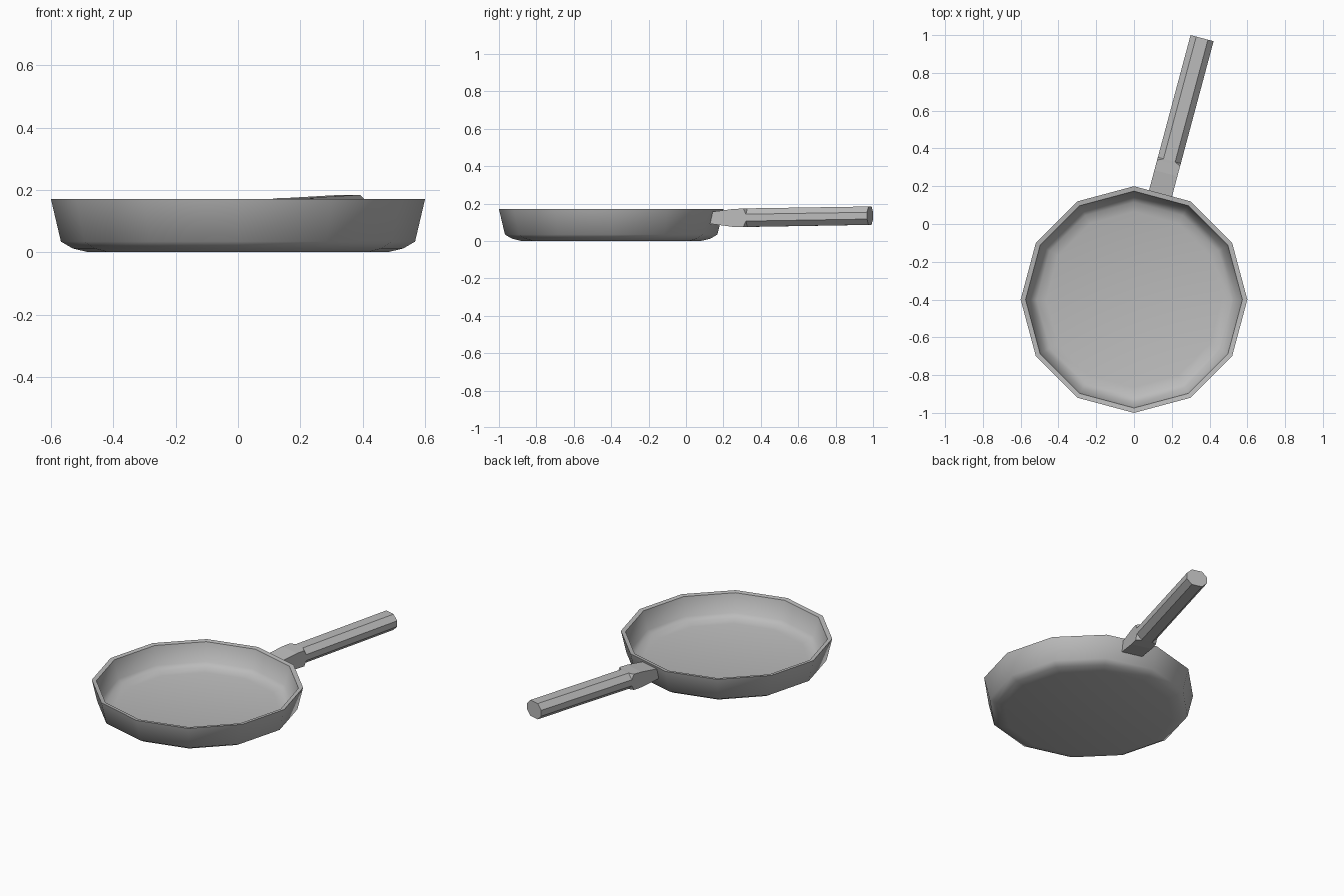
import bpy, bmesh, math
from mathutils import Matrix

cube = bpy.data.objects.get("Cube")
if cube:
    bpy.data.objects.remove(cube)

# One grey metal for everything
metal = bpy.data.materials.new("grey_metal")
metal.use_nodes = True
metal.diffuse_color = (0.5, 0.5, 0.5, 1)
metal.node_tree.nodes["Principled BSDF"].inputs["Base Color"].default_value = (0.5, 0.5, 0.5, 1)

PAN_Y = -0.4


def loft(name, rings, matrix, cap_start, cap_end):
    """Skin a list of equal-length point rings into an object."""
    bm = bmesh.new()
    loops = [[bm.verts.new(p) for p in ring] for ring in rings]
    n = len(loops[0])
    for a, b in zip(loops, loops[1:]):
        for i in range(n):
            j = (i + 1) % n
            bm.faces.new((a[i], a[j], b[j], b[i]))
    if cap_start:
        bm.faces.new(loops[0][::-1])
    if cap_end:
        bm.faces.new(loops[-1])
    bmesh.ops.remove_doubles(bm, verts=bm.verts, dist=0.0005)
    bmesh.ops.recalc_face_normals(bm, faces=bm.faces)
    mesh = bpy.data.meshes.new(name)
    bm.to_mesh(mesh)
    bm.free()
    mesh.materials.append(metal)
    obj = bpy.data.objects.new(name, mesh)
    obj.matrix_world = matrix
    bpy.context.collection.objects.link(obj)
    return obj


def circle(r, z, sides=12):
    step = math.tau / sides
    return [(r * math.cos(i * step), r * math.sin(i * step), z) for i in range(sides)]


def section(d, half_w, z0, z1, c):
    """Chamfered rectangle across the handle at distance d."""
    w = half_w
    return [(x, d, z) for x, z in (
        (-w + c, z0), (w - c, z0), (w, z0 + c), (w, z1 - c),
        (w - c, z1), (-w + c, z1), (-w, z1 - c), (-w, z0 + c))]


# Pan body: outside from the base up, over the rim, down to the floor
profile = [(0.48, 0.0), (0.53, 0.012), (0.568, 0.034), (0.6, 0.17),
           (0.574, 0.166), (0.545, 0.055), (0.515, 0.035), (0.465, 0.024)]
pan = loft("pan_body", [circle(r, z) for r, z in profile],
           Matrix.Translation((0, PAN_Y, 0)), True, True)

# Handle: square neck that steps into a long eight-sided grip
sections = [(0.56, 0.063, 0.092, 0.154, 0),
            (0.69, 0.063, 0.075, 0.171, 0),
            (0.745, 0.063, 0.075, 0.173, 0),
            (0.76, 0.063, 0.075, 0.174, 0.031),
            (1.43, 0.063, 0.086, 0.184, 0.031)]
turn = Matrix.Translation((0, PAN_Y, 0)) @ Matrix.Rotation(-math.radians(15), 4, "Z")
handle = loft("handle", [section(*s) for s in sections],
              turn @ Matrix.Translation((-0.01, 0, 0)), True, True)

# Smooth the pan walls, keep the rim crisp; the handle stays faceted
bpy.ops.object.select_all(action="DESELECT")
pan.select_set(True)
bpy.context.view_layer.objects.active = pan
bpy.ops.object.shade_smooth_by_angle(angle=math.radians(50))
